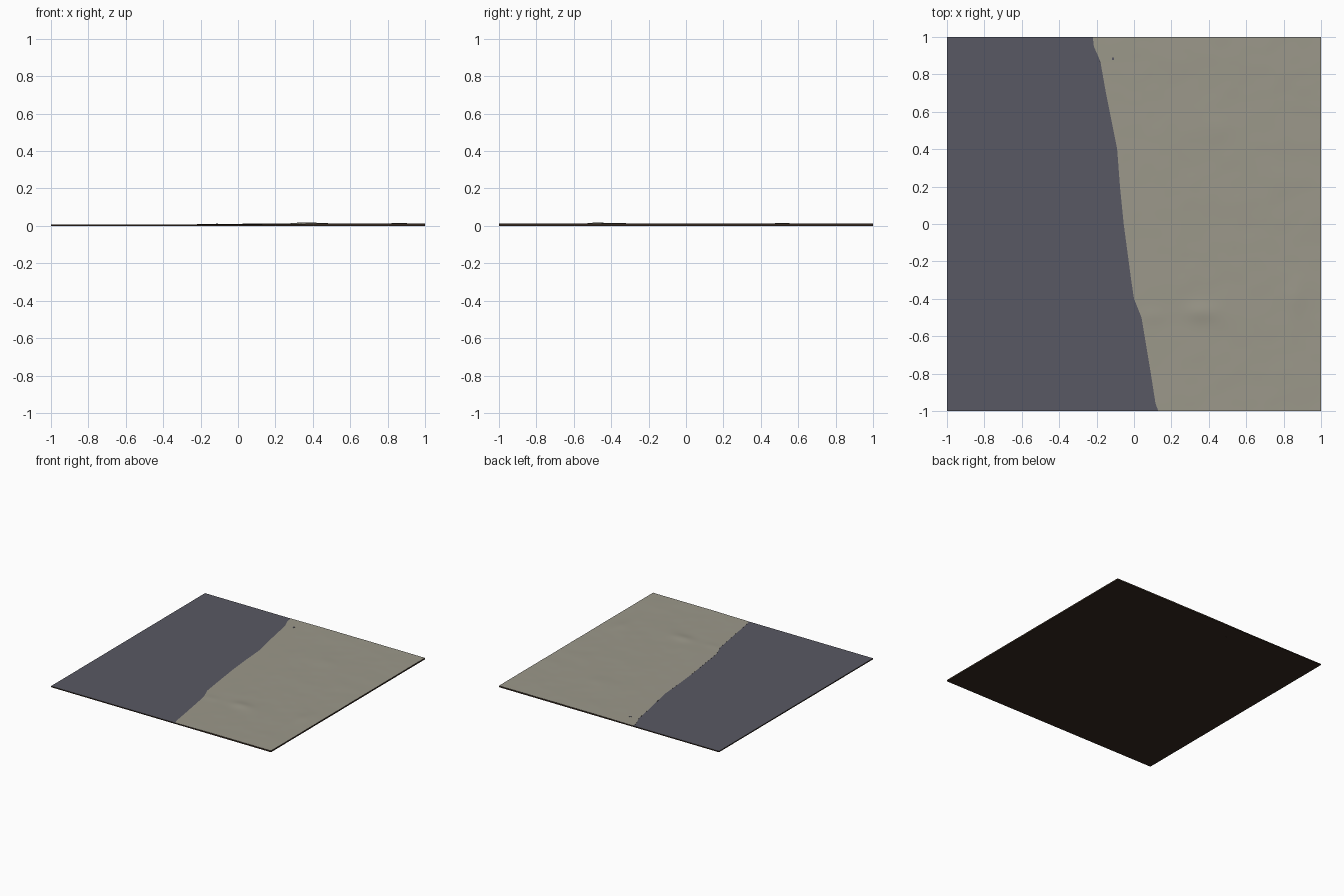
import bpy, bmesh, math
from mathutils import Vector, noise

if "Cube" in bpy.data.objects:
    bpy.data.objects.remove(bpy.data.objects["Cube"])

def material(name, rgb):
    m = bpy.data.materials.new(name)
    m.diffuse_color = (*rgb, 1)
    m.use_nodes = True
    m.node_tree.nodes["Principled BSDF"].inputs["Base Color"].default_value = m.diffuse_color
    return m

SOIL = material("dark soil", (0.035, 0.022, 0.014))
WATER = material("slate water", (0.098, 0.098, 0.125))
SAND = material("pale sand", (0.33, 0.315, 0.255))
WATER_Z = 0.0085

# Shoreline as (y, x) points
COAST = [(-1, .13), (-.96, .115), (-.8, .09), (-.5, .04), (-.4, 0), (-.3, -.015),
         (0, -.055), (.2, -.075), (.4, -.09), (.5, -.11), (.7, -.15),
         (.87, -.18), (.95, -.215), (1, -.22)]

def coast_x(y):
    for (y0, x0), (y1, x1) in zip(COAST, COAST[1:]):
        if y <= y1:
            return x0 + (x1 - x0) * (y - y0) / (y1 - y0)
    return COAST[-1][1]

# Low mounds: x, y, height, radius x, radius y
MOUNDS = [(.36, -.47, .007, .09, .05), (.45, .5, .0025, .08, .07),
          (.86, -.40, .003, .05, .08), (.1, -.49, .002, .08, .04), (.8, .25, .0015, .1, .08)]

def height(x, y):
    shore = min(1, (x - coast_x(y)) / 0.3)
    n = noise.noise(Vector((x * 4, y * 5, 3.1))) + 0.5 * noise.noise(Vector((x * 10, y * 12, 7.7)))
    z = WATER_Z + 0.0005 + shore * (0.003 + 0.0013 * n)
    for mx, my, h, rx, ry in MOUNDS:
        z += h * math.exp(-((x - mx) / rx) ** 2 - ((y - my) / ry) ** 2)
    return z

def finish(bm, name, mats):
    me = bpy.data.meshes.new(name)
    bmesh.ops.recalc_face_normals(bm, faces=bm.faces)
    for f in bm.faces:
        f.material_index = 0 if f.normal.z > 0.5 else len(mats) - 1
        f.smooth = f.normal.z > 0.5
    bm.to_mesh(me)
    bm.free()
    for m in mats:
        me.materials.append(m)
    ob = bpy.data.objects.new(name, me)
    bpy.context.collection.objects.link(ob)
    bpy.context.view_layer.objects.active = ob
    ob.select_set(True)
    bpy.ops.object.shade_smooth_by_angle(angle=math.radians(40))
    ob.select_set(False)

def surface(name, left, right, top, nx, ny, mats):
    """Grid between two side lines, closed by walls and a floor at z = 0."""
    bm = bmesh.new()
    rows = []
    for j in range(ny + 1):
        y = -1 + 2 * j / ny
        a, b = left(y), right(y)
        xs = [a + (b - a) * i / nx for i in range(nx + 1)]
        rows.append([bm.verts.new((x, y, top(x, y))) for x in xs])
    for r, s in zip(rows, rows[1:]):
        for i in range(nx):
            bm.faces.new((r[i], r[i + 1], s[i + 1], s[i]))
    rim = [e for e in bm.edges if e.is_boundary]
    skirt = bmesh.ops.extrude_edge_only(bm, edges=rim)["geom"]
    for v in skirt:
        if isinstance(v, bmesh.types.BMVert):
            v.co.z = 0
    bmesh.ops.holes_fill(bm, edges=[e for e in bm.edges if e.is_boundary], sides=0)
    finish(bm, name, mats)

# Water sheet and land, each on soil walls
surface("water", lambda y: -1, coast_x, lambda x, y: WATER_Z, 1, 100, [WATER, SOIL])
surface("land", coast_x, lambda y: 1, height, 100, 150, [SAND, SOIL])

# Tiny pool near the back shore
bm = bmesh.new()
bmesh.ops.create_cube(bm, size=1)
for v in bm.verts:
    v.co = (-.112 + v.co.x * .012, .883 + v.co.y * .014, .0095 + v.co.z * .005)
finish(bm, "pool", [WATER])
